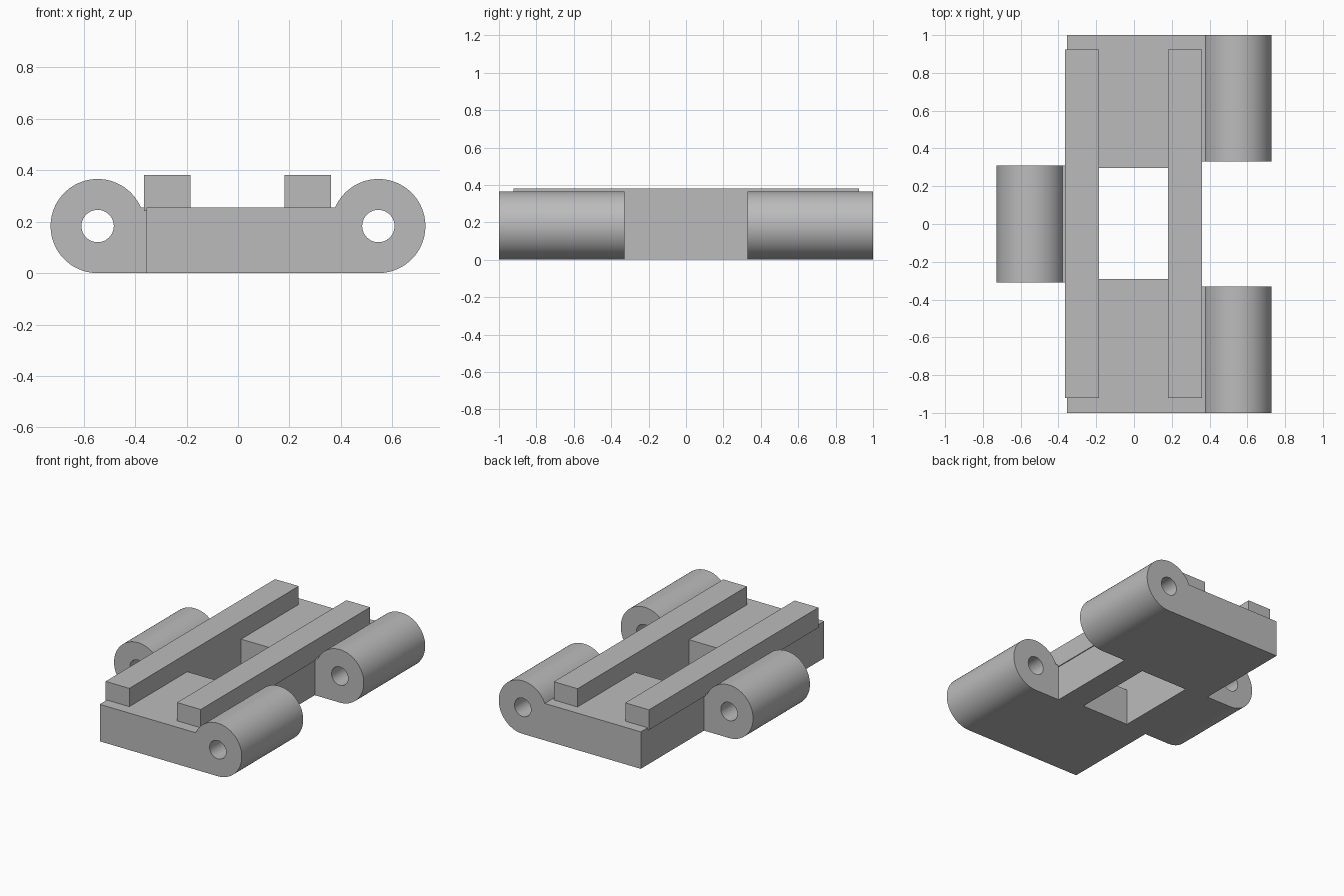
import bpy, bmesh, math

old = bpy.data.objects.get("Cube")
if old:
    bpy.data.objects.remove(old)

# Single plain metal colour
grey = bpy.data.materials.new("plain_grey")
grey.use_nodes = True
COLOUR = (0.5, 0.5, 0.5, 1)
grey.diffuse_color = COLOUR
grey.node_tree.nodes["Principled BSDF"].inputs["Base Color"].default_value = COLOUR

DECK = 0.255               # height of the flat plate
HALF = 0.355               # half width of the plate
PIN_X, PIN_Z = 0.546, 0.183
BARREL_R, BORE_R = 0.183, 0.063


def prism(name, profile, y0, y1):
    """Extrude an (x, z) outline along y."""
    bm = bmesh.new()
    face = bm.faces.new([bm.verts.new((x, y0, z)) for x, z in profile])
    ext = bmesh.ops.extrude_face_region(bm, geom=[face])
    moved = [v for v in ext["geom"] if isinstance(v, bmesh.types.BMVert)]
    bmesh.ops.translate(bm, verts=moved, vec=(0, y1 - y0, 0))
    bmesh.ops.recalc_face_normals(bm, faces=bm.faces)
    mesh = bpy.data.meshes.new(name)
    bm.to_mesh(mesh)
    bm.free()
    mesh.materials.append(grey)
    obj = bpy.data.objects.new(name, mesh)
    bpy.context.collection.objects.link(obj)
    return obj


def block(name, x0, x1, y0, y1, z0, z1):
    return prism(name, [(x0, z0), (x1, z0), (x1, z1), (x0, z1)], y0, y1)


def arc(x, r, start, end, steps):
    angles = [start + (end - start) * i / steps for i in range(steps + 1)]
    return [(x + r * math.cos(a), PIN_Z + r * math.sin(a)) for a in angles]


def combine(target, tool, operation):
    mod = target.modifiers.new(operation.lower(), "BOOLEAN")
    mod.object, mod.operation, mod.solver = tool, operation, "EXACT"
    bpy.context.view_layer.objects.active = target
    bpy.ops.object.modifier_apply(modifier=mod.name)
    bpy.data.objects.remove(tool)


# Plate with hinge lugs: one on the right, two on the left
body = block("link_body", -HALF, HALF, -1, 1, 0, DECK)
meet = math.pi - math.asin((DECK - PIN_Z) / BARREL_R)
for side, y0, y1 in ((-1, -0.31, 0.31), (1, -1, -0.33), (1, 0.33, 1)):
    outline = [(0.25, DECK), (0.25, 0)] + arc(PIN_X, BARREL_R, -math.pi / 2, meet, 48)
    combine(body, prism("lug", [(side * x, z) for x, z in outline], y0, y1), "UNION")

# Pin bores and the central window
for side in (-1, 1):
    bore = arc(side * PIN_X, BORE_R, 0, math.tau, 40)[:-1]
    combine(body, prism("bore", bore, -1.1, 1.1), "DIFFERENCE")
combine(body, block("window", -0.184, 0.18, -0.29, 0.297, -0.1, 0.4), "DIFFERENCE")

# Raised guide rails
rails = [block("right_rail", -0.365, -0.184, -0.922, 0.925, 0.242, 0.381),
         block("left_rail", 0.18, 0.361, -0.922, 0.925, 0.242, 0.381)]

bpy.ops.object.select_all(action="DESELECT")
body.select_set(True)
bpy.context.view_layer.objects.active = body
bpy.ops.object.shade_smooth_by_angle(angle=math.radians(30))
